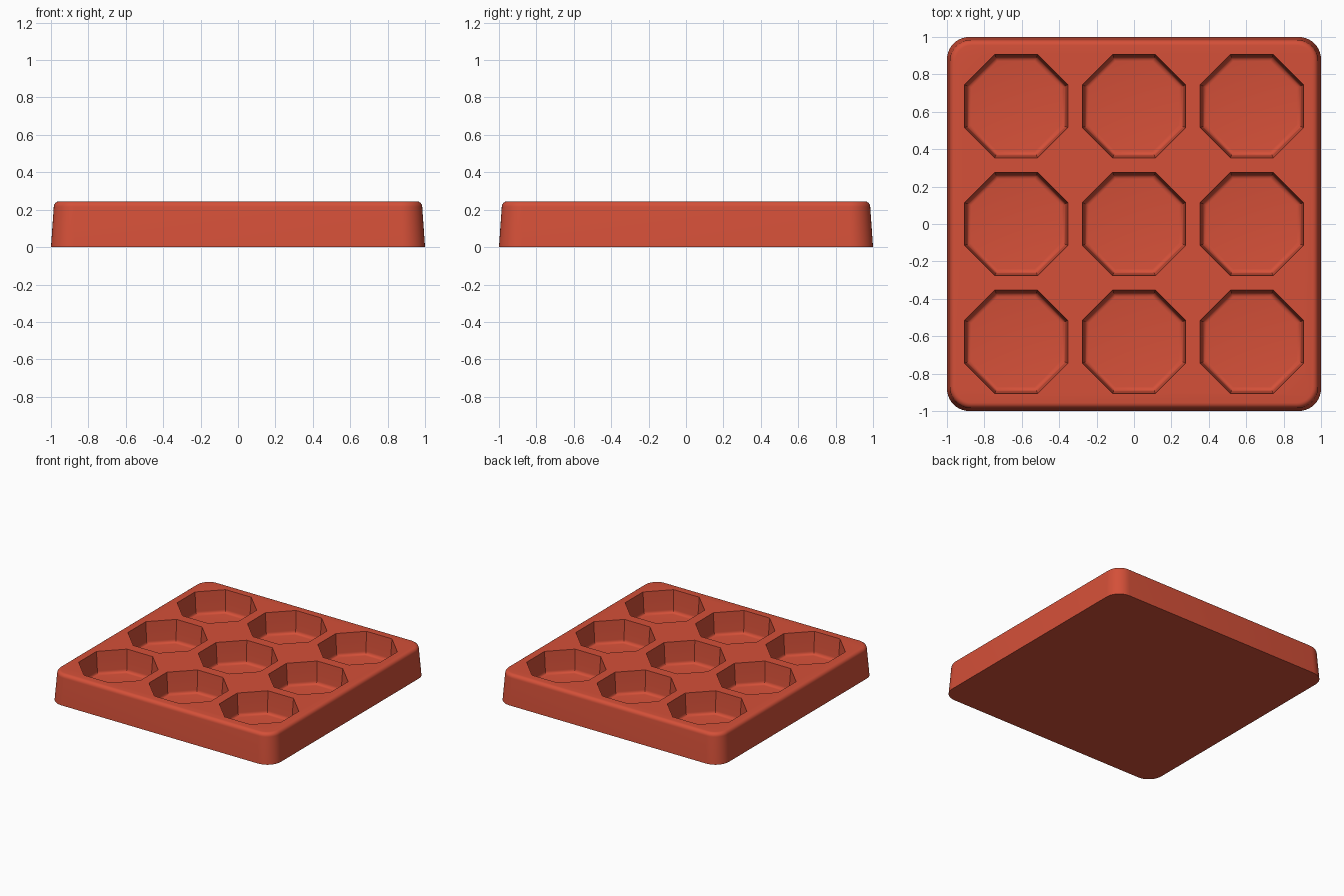
import bpy, bmesh
from math import pi, sin, cos

cube = bpy.data.objects.get("Cube")
if cube:
    bpy.data.objects.remove(cube, do_unlink=True)

HEIGHT, FLOOR, PITCH = 0.245, 0.065, 0.63

clay = bpy.data.materials.new("terracotta_red")
clay.use_nodes = True
colour = (0.66, 0.08, 0.04, 1)
clay.diffuse_color = colour
clay.node_tree.nodes["Principled BSDF"].inputs["Base Color"].default_value = colour


def loft(bm, rings):
    """Skin a stack of closed rings and cap both ends."""
    loops = [[bm.verts.new(p) for p in ring] for ring in rings]
    n = len(loops[0])
    for low, high in zip(loops, loops[1:]):
        for i in range(n):
            j = (i + 1) % n
            bm.faces.new((low[i], low[j], high[j], high[i]))
    bm.faces.new(loops[0][::-1])
    bm.faces.new(loops[-1])


def rounded_square(half, radius, z, steps=10):
    ring = []
    for corner in range(4):
        start = corner * pi / 2
        sx = 1 if corner in (0, 3) else -1
        sy = 1 if corner < 2 else -1
        for k in range(steps + 1):
            a = start + k * pi / 2 / steps
            ring.append((sx * (half - radius) + radius * cos(a),
                         sy * (half - radius) + radius * sin(a), z))
    return ring


def octagon(cx, cy, apothem, z):
    r = apothem / cos(pi / 8)
    return [(cx + r * cos(pi / 8 + k * pi / 4),
             cy + r * sin(pi / 8 + k * pi / 4), z) for k in range(8)]


def make_object(name, bm):
    bmesh.ops.recalc_face_normals(bm, faces=bm.faces)
    mesh = bpy.data.meshes.new(name)
    bm.to_mesh(mesh)
    bm.free()
    mesh.materials.append(clay)
    obj = bpy.data.objects.new(name, mesh)
    bpy.context.collection.objects.link(obj)
    return obj


# Tray body: tapered sides, rounded corners and a soft top edge
bm = bmesh.new()
fillet, top_half = 0.03, 0.985
rings = [rounded_square(1, 0.12, 0)]
for k in range(7):
    a = k * pi / 12
    inset = fillet * (1 - cos(a))
    rings.append(rounded_square(top_half - inset, 0.115 - inset,
                                HEIGHT - fillet + fillet * sin(a)))
loft(bm, rings)
tray = make_object("tray", bm)

# Nine octagonal pockets with a rounded floor edge
bm = bmesh.new()
wall, curve = 0.265, 0.025
for col in (-1, 0, 1):
    for row in (-1, 0, 1):
        cx, cy = col * PITCH, row * PITCH
        rings = []
        for k in range(6):
            a = k * pi / 10
            rings.append(octagon(cx, cy, wall - curve * (1 - sin(a)),
                                 FLOOR + curve * (1 - cos(a))))
        rings.append(octagon(cx, cy, 0.276, HEIGHT))
        rings.append(octagon(cx, cy, 0.278, HEIGHT + 0.05))
        loft(bm, rings)
cutter = make_object("pocket_cutter", bm)
cutter.hide_render = True

# Cut the pockets, then shade
cut = tray.modifiers.new("pockets", 'BOOLEAN')
cut.operation = 'DIFFERENCE'
cut.solver = 'EXACT'
cut.object = cutter
bpy.ops.object.select_all(action='DESELECT')
bpy.context.view_layer.objects.active = tray
tray.select_set(True)
bpy.ops.object.modifier_apply(modifier=cut.name)
bpy.data.objects.remove(cutter, do_unlink=True)
bpy.ops.object.shade_smooth_by_angle(angle=pi / 6)
